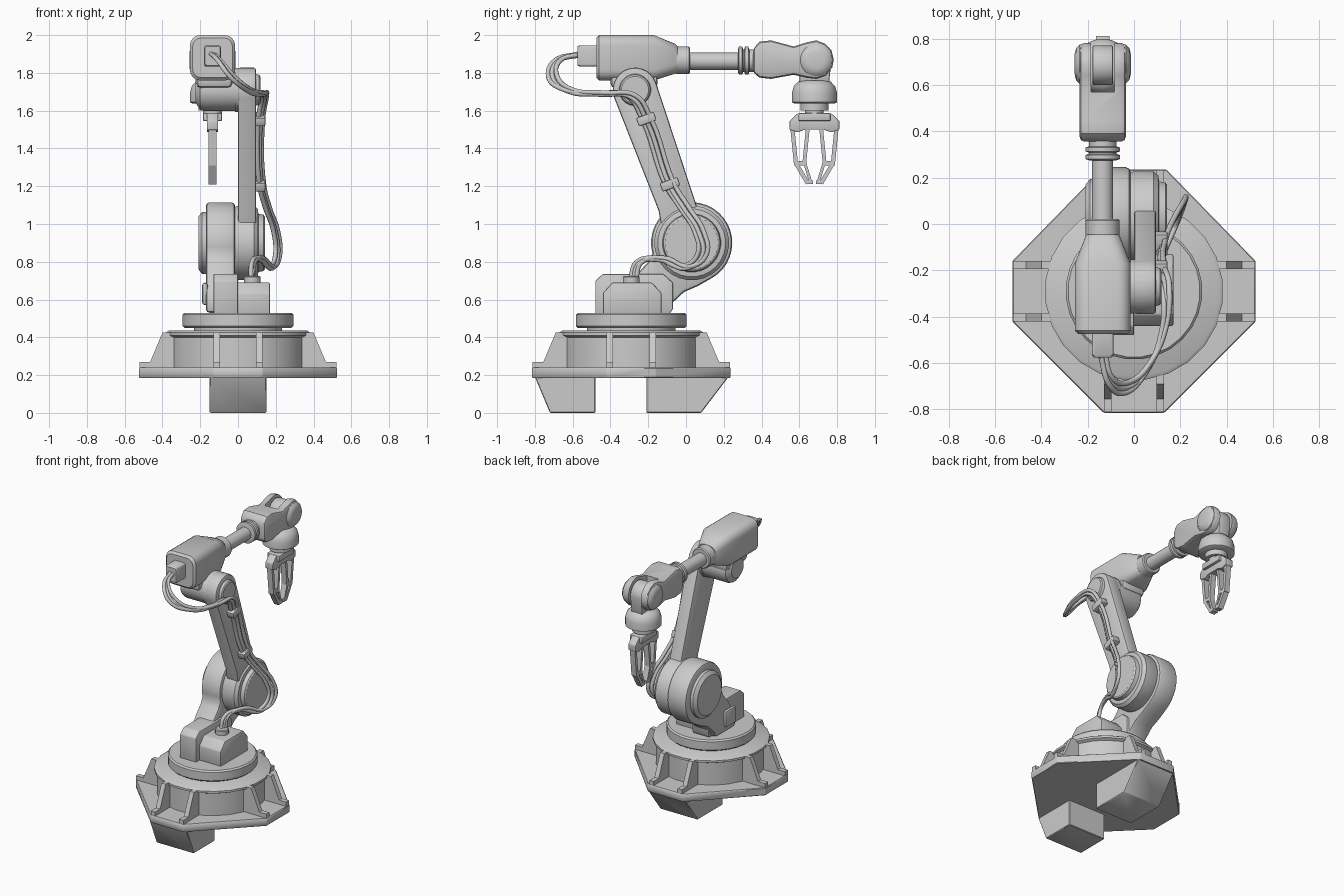
import bpy, bmesh, math
from mathutils import Vector, Matrix

if "Cube" in bpy.data.objects:
    bpy.data.objects.remove(bpy.data.objects["Cube"])

grey = bpy.data.materials.new("machine grey")
grey.diffuse_color = (0.6, 0.6, 0.6, 1)
grey.use_nodes = True
grey.node_tree.nodes["Principled BSDF"].inputs["Base Color"].default_value = grey.diffuse_color
BASE_Y = -0.29
AX = -0.135          # x of the forearm centre line
GY = 0.68            # y of the gripper centre line


def finish(name, bm, bevel=0, segs=2, angle=35):
    bmesh.ops.recalc_face_normals(bm, faces=bm.faces)
    if bevel:
        edges = [e for e in bm.edges if e.calc_face_angle(0) > math.radians(40)]
        bmesh.ops.bevel(bm, geom=edges, offset=bevel, segments=segs, profile=0.5,
                        affect='EDGES', clamp_overlap=True)
    me = bpy.data.meshes.new(name)
    bm.to_mesh(me)
    bm.free()
    ob = bpy.data.objects.new(name, me)
    bpy.context.collection.objects.link(ob)
    me.materials.append(grey)
    smooth(ob, angle)
    return ob


def smooth(ob, angle=35):
    bpy.ops.object.select_all(action='DESELECT')
    ob.select_set(True)
    bpy.context.view_layer.objects.active = ob
    bpy.ops.object.shade_smooth_by_angle(angle=math.radians(angle))


def loft(name, rings, bevel=0, segs=2, angle=35):
    """Skin a list of equal-length point loops and cap both ends."""
    bm = bmesh.new()
    loops = [[bm.verts.new(p) for p in r] for r in rings]
    n = len(loops[0])
    for a, b in zip(loops, loops[1:]):
        for i in range(n):
            j = (i + 1) % n
            bm.faces.new((a[i], a[j], b[j], b[i]))
    bm.faces.new(loops[0])
    bm.faces.new(loops[-1][::-1])
    return finish(name, bm, bevel, segs, angle)


def prism(name, pts, x0, x1, bevel=0, segs=2):
    """Extrude a (y, z) outline along x."""
    return loft(name, [[(x, y, z) for y, z in pts] for x in (x0, x1)], bevel, segs)


def box(name, x0, x1, y0, y1, z0, z1, bevel=0):
    return prism(name, [(y0, z0), (y1, z0), (y1, z1), (y0, z1)], x0, x1, bevel)


def lathe(name, profile, centre, axis, n=28):
    """Turn a (radius, distance) profile about an axis through centre."""
    q = Vector((0, 0, 1)).rotation_difference(Vector(axis))
    rings = [[Vector(centre) + q @ Vector((r * math.cos(2 * math.pi * (i + .5) / n),
                                           r * math.sin(2 * math.pi * (i + .5) / n), t))
              for i in range(n)] for r, t in profile]
    return loft(name, rings)


def arc(cy, cz, r, a0, a1, n=16):
    return [(cy + r * math.cos(math.radians(a0 + (a1 - a0) * i / n)),
             cz + r * math.sin(math.radians(a0 + (a1 - a0) * i / n))) for i in range(n + 1)]


def round_rect(y, cx, cz, w, h, r):
    """Rounded rectangle in the xz plane (half sizes w, h)."""
    pts = []
    for a, sx, sz in ((0, 1, 1), (90, -1, 1), (180, -1, -1), (270, 1, -1)):
        pts += arc(cx + sx * (w - r), cz + sz * (h - r), r, a, a + 90, 4)
    return [(x, y, z) for x, z in pts]


X, Y, Z = (1, 0, 0), (0, 1, 0), (0, 0, 1)

# Base plate, feet, drum and ribs
oct_pts = [(.13, -.525), (.525, -.13), (.525, .13), (.14, .525),
           (-.14, .525), (-.525, .13), (-.525, -.13), (-.13, -.525)]
loft("base_plate", [[(x, y + BASE_Y, z) for x, y in oct_pts] for z in (.185, .24)], .004, 1)
prism("front_foot", [(-.80, .19), (-.72, .0), (-.48, .0), (-.48, .19)], -.15, .15, .004, 1)
prism("back_foot", [(-.21, .19), (-.21, .0), (.08, .0), (.225, .19)], -.15, .15, .004, 1)
lathe("base_drum", [(.365, .235), (.365, .40), (.385, .41), (.385, .425), (.37, .435)],
      (0, BASE_Y, 0), Z, 24)
rib = [(.33, .235), (.522, .235), (.522, .27), (.465, .27), (.40, .425), (.33, .425)]
for k in range(4):
    turn = Matrix.Translation((0, BASE_Y, 0)) @ Matrix.Rotation(k * math.pi / 2, 4, 'Z')
    for s in (-.13, .13):
        o = s * .87
        ob = prism("base_rib", rib, o - .017, o + .017)
        ob.data.transform(turn)
lathe("turntable_neck", [(.235, .43), (.235, .455)], (0, BASE_Y, 0), Z)
lathe("turntable", [(.285, .45), (.295, .46), (.295, .52), (.285, .53)], (0, BASE_Y, 0), Z)

# Mounting blocks and cable socket
prism("tall_block", [(-.48, .52), (-.09, .52), (-.07, .55), (-.07, .69), (-.12, .735),
                     (-.44, .735), (-.48, .70)], -.13, 0, .006)
prism("side_block", [(-.44, .52), (-.13, .52), (-.13, .635), (-.18, .69), (-.39, .69),
                     (-.44, .635)], -.01, .17, .008)
lathe("cable_socket", [(.045, .68), (.045, .72), (.038, .725)], (.075, -.29, 0), Z, 16)

# Lower link with its shoulder joint
S = (.03, .90)
prism("lower_link", arc(*S, .215, -60, 195, 26) +
      [(-.20, .80), (-.25, .745), (-.33, .62), (-.33, .53), (-.10, .53), (-.085, .57),
       (-.01, .64), (.06, .67)], -.17, -.015, .02)
lathe("shoulder_cap_left", [(.165, -.18), (.165, -.03), (.15, -.018), (.14, -.01)],
      (-.03, *S), (-1, 0, 0)).location.x = -.19
box("link_lug", -.19, -.16, -.31, -.19, .57, .69, .02)

# Upper link
E = (-.27, 1.71)
prism("upper_link", arc(*E, .118, 20, 200, 14) +
      [(-.145, 1.07), (-.12, .92), (.10, .92), (.055, 1.10)], .0, .095, .012)
lathe("shoulder_disc", [(.19, -.02), (.198, .0), (.198, .085), (.18, .105), (.155, .108),
                        (.15, .135), (.14, .142)], (0, *S), X)
lathe("elbow_disc", [(.118, -.015), (.118, .05), (.108, .09), (.085, .092), (.08, .112),
                     (.072, .118)], (0, *E), X, 24)
lathe("elbow_knuckle", [(.07, -.225), (.105, -.20), (.112, -.18), (.112, 0.005)], (0, *E), X, 24)

# Forearm housing, plug, tube and rings
loft("forearm_housing", [round_rect(y, cx, z, w, h, r) for y, cx, z, w, h, r in (
    (-.475, AX, 1.88, .105, .105, .045), (-.46, AX, 1.88, .12, .12, .055),
    (-.17, AX, 1.88, .12, .12, .055), (-.06, AX, 1.875, .077, .08, .05),
    (-.045, AX, 1.87, .07, .07, .05))])
box("elbow_bracket", -.22, -.03, -.40, -.15, 1.72, 1.80, .025)
loft("rear_plug", [round_rect(y, AX, 1.89, w, w + .01, .012)
                   for y, w in ((-.575, .04), (-.565, .046), (-.46, .046))])
lathe("forearm_collar", [(.066, -.06), (.074, -.05), (.074, .015), (.067, .022)], (AX, 0, 1.867), Y, 24)
lathe("forearm_tube", [(.046, 0), (.046, .37)], (AX, 0, 1.862), Y, 20)
lathe("forearm_rings", [(.06, .275), (.075, .28), (.075, .297), (.06, .303), (.06, .308),
                        (.075, .313), (.075, .33), (.06, .335), (.06, .37)], (AX, 0, 1.865), Y, 24)

# Wrist fork, slotted for the wrist link
fork = prism("wrist_fork", [(.355, 1.80), (.39, 1.775), (.45, 1.768), (.57, 1.79), (.64, 1.774),
             (.69, 1.768), (.74, 1.785), (.775, 1.83), (.782, 1.87), (.77, 1.92), (.735, 1.955),
             (.69, 1.972), (.64, 1.962), (.57, 1.94), (.45, 1.972), (.39, 1.965), (.355, 1.93)],
             -.235, -.035, .022)
cutter = box("slot_cutter", -.185, -.085, .57, .9, 1.6, 2.1)
cut = fork.modifiers.new("slot", 'BOOLEAN')
cut.object, cut.solver = cutter, 'EXACT'
bpy.context.view_layer.objects.active = fork
bpy.ops.object.modifier_apply(modifier="slot")
smooth(fork)
bpy.data.objects.remove(cutter)
for s in (-1, 1):
    lathe("wrist_cap", [(.085, .09), (.085, .10), (.07, .115), (.045, .121)], (AX, .69, 1.868), (s, 0, 0), 20)
prism("wrist_link", arc(.685, 1.868, .085, 0, 180) + [(.60, 1.74), (.757, 1.74)], -.18, -.09, .008)
lathe("wrist_dome", [(.105, 1.637), (.12, 1.645), (.12, 1.695), (.11, 1.73), (.085, 1.755), (.06, 1.76)],
      (AX, GY, 0), Z)
lathe("wrist_flange", [(.075, 1.60), (.075, 1.645)], (AX, GY, 0), Z, 20)
lathe("wrist_neck", [(.05, 1.57), (.05, 1.61)], (AX, GY, 0), Z, 16)

# Gripper palm and two mirrored fingers
def bar(name, p, q, t, w=.02):
    (y0, z0), (y1, z1) = p, q
    d = Vector((y1 - y0, z1 - z0)).normalized() * t / 2
    n = (-d.y, d.x)
    prism(name, [(y0 + n[0], z0 + n[1]), (y1 + n[0], z1 + n[1]),
                 (y1 - n[0], z1 - n[1]), (y0 - n[0], z0 - n[1])], AX - w, AX + w)

box("palm_cap", AX - .05, AX + .05, GY - .085, GY + .085, 1.545, 1.588, .006)
prism("palm", [(GY + y, z) for y, z in ((-.09, 1.585), (.09, 1.585), (.132, 1.545), (.132, 1.50),
      (.09, 1.485), (.05, 1.50), (-.05, 1.50), (-.09, 1.485), (-.132, 1.50), (-.132, 1.545))],
      AX - .03, AX + .03, .004)
for s in (-1, 1):
    f = lambda y, z: (GY + s * y, z)
    bar("finger_outer_bar", f(.117, 1.51), f(.097, 1.31), .022)
    bar("finger_inner_bar", f(.035, 1.51), f(.055, 1.31), .02)
    bar("finger_cross_bar", f(.105, 1.322), f(.042, 1.322), .024)
    bar("finger_tip", f(.097, 1.32), f(.035, 1.215), .022)
    bar("finger_pad", f(.05, 1.32), f(.018, 1.215), .016)
    bar("finger_end", f(.045, 1.222), f(.008, 1.222), .018)

# Cables from socket, along the upper link, to the rear plug
path = [(.075, -.28, .70), (.08, -.25, .79), (.12, -.14, .81), (.18, .0, .765), (.21, .085, .83),
        (.20, .07, .95), (.155, -.01, 1.08), (.125, -.085, 1.20), (.12, -.21, 1.55),
        (.14, -.29, 1.67), (.13, -.45, 1.685), (.06, -.62, 1.70), (-.03, -.705, 1.77),
        (-.10, -.68, 1.86), (-.135, -.56, 1.895)]
for k in (-1, 0, 1):
    cu = bpy.data.curves.new("cable", 'CURVE')
    cu.dimensions, cu.bevel_depth, cu.bevel_resolution, cu.resolution_u = '3D', .0125, 2, 6
    sp = cu.splines.new('BEZIER')
    sp.bezier_points.add(len(path) - 1)
    for i, (bp, p) in enumerate(zip(sp.bezier_points, path)):
        spread = .024 if 1 < i < 13 else .014
        bp.co = (p[0] + k * spread * .5, p[1] + k * spread, p[2] + abs(k) * spread * .4)
        bp.handle_left_type = bp.handle_right_type = 'AUTO'
    ob = bpy.data.objects.new("cable", cu)
    bpy.context.collection.objects.link(ob)
    cu.materials.append(grey)
    bpy.ops.object.select_all(action='DESELECT')
    ob.select_set(True)
    bpy.context.view_layer.objects.active = ob
    bpy.ops.object.convert(target='MESH')

# Cable clips
for y, z in ((-.085, 1.21), (-.21, 1.555)):
    ob = box("cable_clip", .085, .145, -.05, .05, -.024, .024, .008)
    ob.data.transform(Matrix.Translation((0, y, z)) @ Matrix.Rotation(math.radians(20), 4, 'X'))
